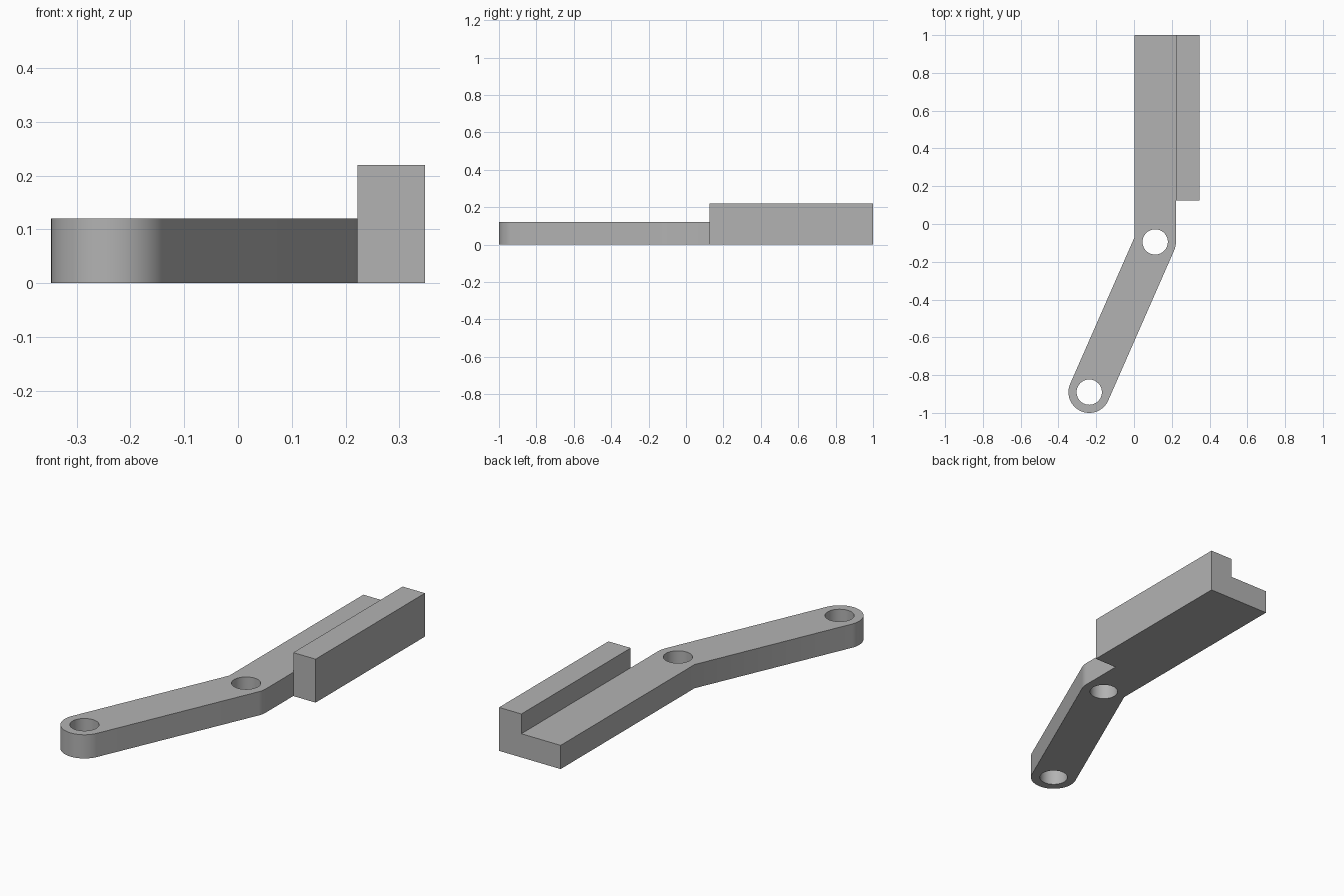
import bpy
import bmesh
from math import cos, sin, atan2, pi
from mathutils import Vector

cube = bpy.data.objects.get("Cube")
if cube:
    bpy.data.objects.remove(cube, do_unlink=True)

HALF_WIDTH = 0.11
HOLE_RADIUS = 0.067
ARM_HEIGHT, RAIL_HEIGHT = 0.12, 0.22
RAIL_X, RAIL_Y = 0.347, 0.125
pivot = Vector((0.112, -0.095))
tip = Vector((-0.237, -0.89))
LEFT_X, RIGHT_X = pivot.x - HALF_WIDTH, pivot.x + HALF_WIDTH

grey = bpy.data.materials.new("plain_grey")
grey.use_nodes = True
colour = (0.45, 0.45, 0.45, 1)
grey.diffuse_color = colour
grey.node_tree.nodes["Principled BSDF"].inputs["Base Color"].default_value = colour


def arc(centre, start, end, steps):
    """Points on an arc of the arm's half width."""
    angles = [start + (end - start) * i / steps for i in range(steps + 1)]
    return [centre + HALF_WIDTH * Vector((cos(a), sin(a))) for a in angles]


# Plan of the bent arm: rounded elbow, rounded tip, mitred inner corner
along = (tip - pivot).normalized()
side = Vector((-along.y, along.x))
side_angle = atan2(side.y, side.x)
edge_start = pivot - side * HALF_WIDTH
mitre = edge_start + along * ((LEFT_X - edge_start.x) / along.x)
plan = [Vector((LEFT_X, 1)), mitre]
plan += reversed(arc(tip, side_angle, side_angle - pi, 48))
plan += arc(pivot, side_angle, 0, 8)

bm = bmesh.new()
outline = [bm.verts.new((p.x, p.y, 0)) for p in plan]
inner = [bm.verts.new((RIGHT_X, y, 0)) for y in (RAIL_Y, 1)]
outer = [bm.verts.new((RAIL_X, y, 0)) for y in (1, RAIL_Y)]
bm.faces.new(outline + inner)
bm.faces.new([inner[1], inner[0], outer[1], outer[0]])


def raise_faces(faces, height, keep):
    result = bmesh.ops.extrude_face_region(bm, geom=faces, use_keep_orig=keep)
    verts = [g for g in result["geom"] if isinstance(g, bmesh.types.BMVert)]
    bmesh.ops.translate(bm, verts=verts, vec=(0, 0, height))
    return [g for g in result["geom"] if isinstance(g, bmesh.types.BMFace)]


# Raise the whole plan, then the rail strip further
tops = raise_faces(bm.faces[:], ARM_HEIGHT, True)
rail = max(tops, key=lambda f: f.calc_center_median().x)
raise_faces([rail], RAIL_HEIGHT - ARM_HEIGHT, False)
bmesh.ops.recalc_face_normals(bm, faces=bm.faces[:])
bmesh.ops.dissolve_limit(bm, angle_limit=0.005, verts=bm.verts[:], edges=bm.edges[:])

mesh = bpy.data.meshes.new("bent_arm_with_rail")
bm.to_mesh(mesh)
bm.free()
arm = bpy.data.objects.new("bent_arm_with_rail", mesh)
bpy.context.collection.objects.link(arm)
mesh.materials.append(grey)

# Bolt holes at elbow and tip
for name, centre in (("elbow_hole", pivot), ("tip_hole", tip)):
    bpy.ops.mesh.primitive_cylinder_add(
        vertices=64, radius=HOLE_RADIUS, depth=1, location=(centre.x, centre.y, 0))
    cutter = bpy.context.object
    cutter.name = name
    cutter.hide_render = True
    cutter.data.materials.append(grey)
    cut = arm.modifiers.new(name, 'BOOLEAN')
    cut.operation = 'DIFFERENCE'
    cut.solver = 'EXACT'
    cut.object = cutter
    bpy.context.view_layer.objects.active = arm
    bpy.ops.object.modifier_apply(modifier=cut.name)
    bpy.data.objects.remove(cutter, do_unlink=True)

bpy.ops.object.select_all(action='DESELECT')
arm.select_set(True)
bpy.context.view_layer.objects.active = arm
bpy.ops.object.shade_smooth_by_angle(angle=0.5)
